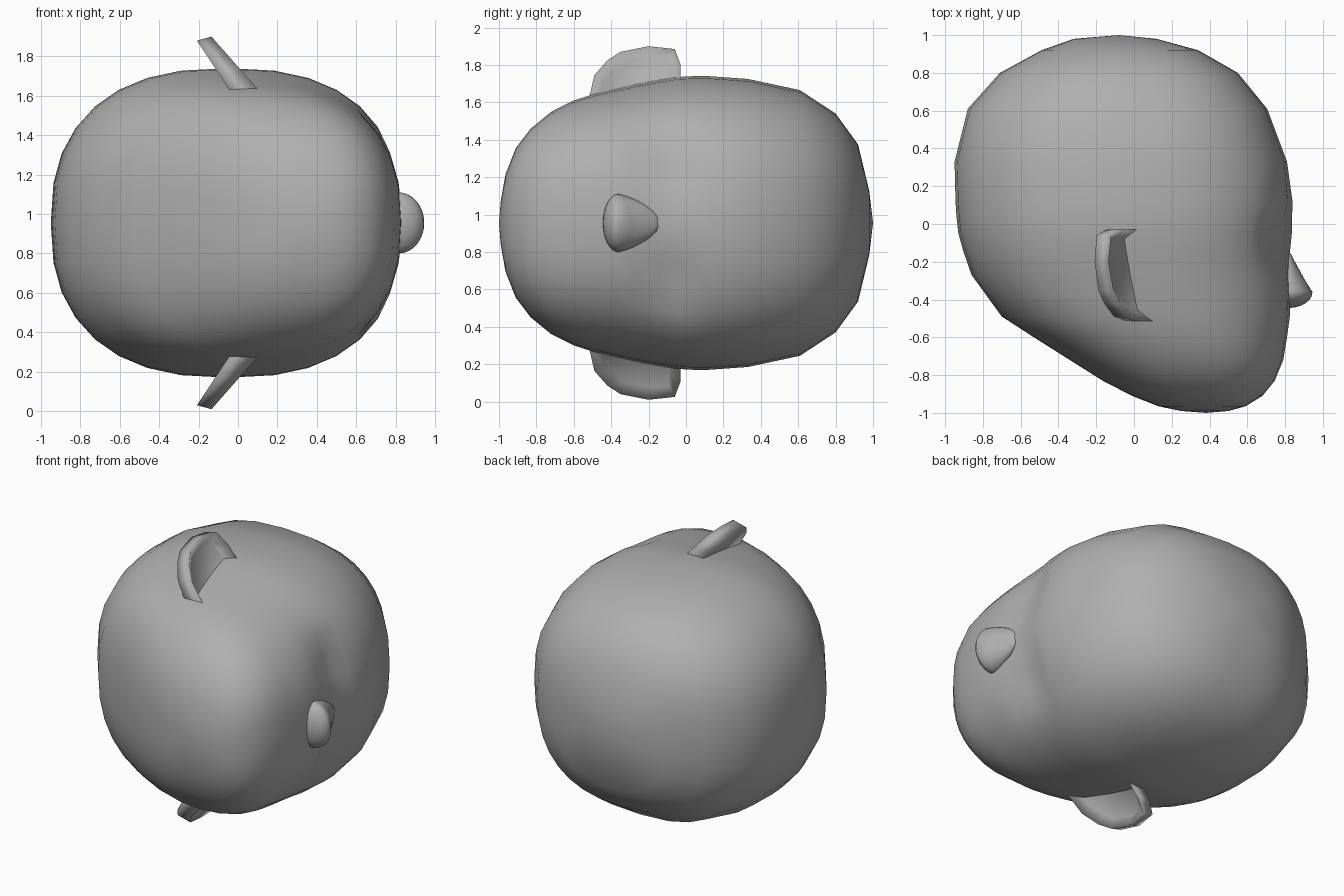
import bpy, bmesh
from math import sin, cos, pi, exp, copysign
from mathutils import Vector

if "Cube" in bpy.data.objects:
    bpy.data.objects.remove(bpy.data.objects["Cube"])

C = 0.955  # height of the symmetry plane (head lies on its side, face to +x)
grey = bpy.data.materials.new("grey")
grey.diffuse_color = (.43, .43, .43, 1)
grey.use_nodes = True
grey.node_tree.nodes["Principled BSDF"].inputs["Base Color"].default_value = grey.diffuse_color


def finish(name, bm, angle):
    bmesh.ops.recalc_face_normals(bm, faces=bm.faces)
    me = bpy.data.meshes.new(name)
    bm.to_mesh(me)
    bm.free()
    me.materials.append(grey)
    ob = bpy.data.objects.new(name, me)
    bpy.context.collection.objects.link(ob)
    bpy.ops.object.select_all(action='DESELECT')
    ob.select_set(True)
    bpy.context.view_layer.objects.active = ob
    bpy.ops.object.shade_smooth_by_angle(angle=angle)
    return ob


# Skull: superelliptic rings lofted from crown to chin (y, back x, front x, half width)
rings = [(.98, -.32, .12, .17), (.92, -.49, .34, .42), (.80, -.71, .55, .585),
         (.61, -.88, .705, .71), (.33, -.95, .81, .77), (.12, -.945, .84, .785),
         (.04, -.94, .84, .785), (-.05, -.93, .84, .78), (-.14, -.905, .83, .765),
         (-.27, -.86, .83, .74), (-.38, -.78, .83, .715), (-.49, -.70, .825, .69),
         (-.60, -.53, .81, .655), (-.72, -.34, .79, .595), (-.83, -.165, .745, .505),
         (-.91, -.01, .68, .40), (-.965, .13, .59, .26), (-.99, .25, .50, .12)]
N, POWER = 32, 2 / 2.45


def spow(v):
    return copysign(abs(v) ** POWER, v)


bm = bmesh.new()
loops = []
for y, xb, xf, w in rings:
    loop = []
    for i in range(N):
        a = 2 * pi * i / N
        x = (xb + xf) / 2 + (xf - xb) / 2 * spow(cos(a))
        z = w * spow(sin(a))
        # Eye socket hollows
        if x > .3:
            x -= .075 * exp(-((y + .07) / .15) ** 2 - ((abs(z) - .30) / .18) ** 2)
        loop.append(bm.verts.new((x, y, C + z)))
    loops.append(loop)
for a, b in zip(loops, loops[1:]):
    for i in range(N):
        j = (i + 1) % N
        bm.faces.new((a[i], a[j], b[j], b[i]))
for loop, tip in ((loops[0], (-.08, 1, C)), (loops[-1], (.38, -1, C))):
    t = bm.verts.new(tip)
    for i in range(N):
        bm.faces.new((loop[i], loop[(i + 1) % N], t))
finish("head", bm, pi)

# Nose: rounded tip with a hollowed bridge fading up into the brow
bm = bmesh.new()
bmesh.ops.create_uvsphere(bm, u_segments=24, v_segments=16, radius=1)
for v in bm.verts:
    x, y, z = v.co
    up = max(y, 0)
    v.co = (.815 + .13 * x * (1 - .75 * up ** .8),
            -.36 + (.22 if y > 0 else .085) * y,
            C + .155 * z * (1 - .3 * up))
finish("nose", bm, pi)

# Ears: slanted plates swept backwards with a hollow front, mirrored
outline = [(-.50, .58), (-.52, .66), (-.49, .79), (-.42, .87), (-.35, .915), (-.2, .945),
           (-.06, .93), (-.03, .85), (-.03, .72), (-.06, .58)]
for name, s in (("ear_upper", 1), ("ear_lower", -1)):
    bm = bmesh.new()
    back = [bm.verts.new((-.04 - .66 * (h - .69), y, C + s * (h - .02))) for y, h in outline]
    front = [bm.verts.new((.09 - .88 * (h - .69), y, C + s * h)) for y, h in outline]
    n = len(outline)
    bm.faces.new(back)
    bowl = bm.faces.new(front[::-1])
    for i in range(n):
        j = (i + 1) % n
        bm.faces.new((back[i], front[i], front[j], back[j]))
    bmesh.ops.recalc_face_normals(bm, faces=bm.faces)
    bmesh.ops.inset_region(bm, faces=[bowl], thickness=.05)
    for v in bowl.verts:
        v.co += Vector((-.04, 0, -.03 * s))
    finish(name, bm, pi)
